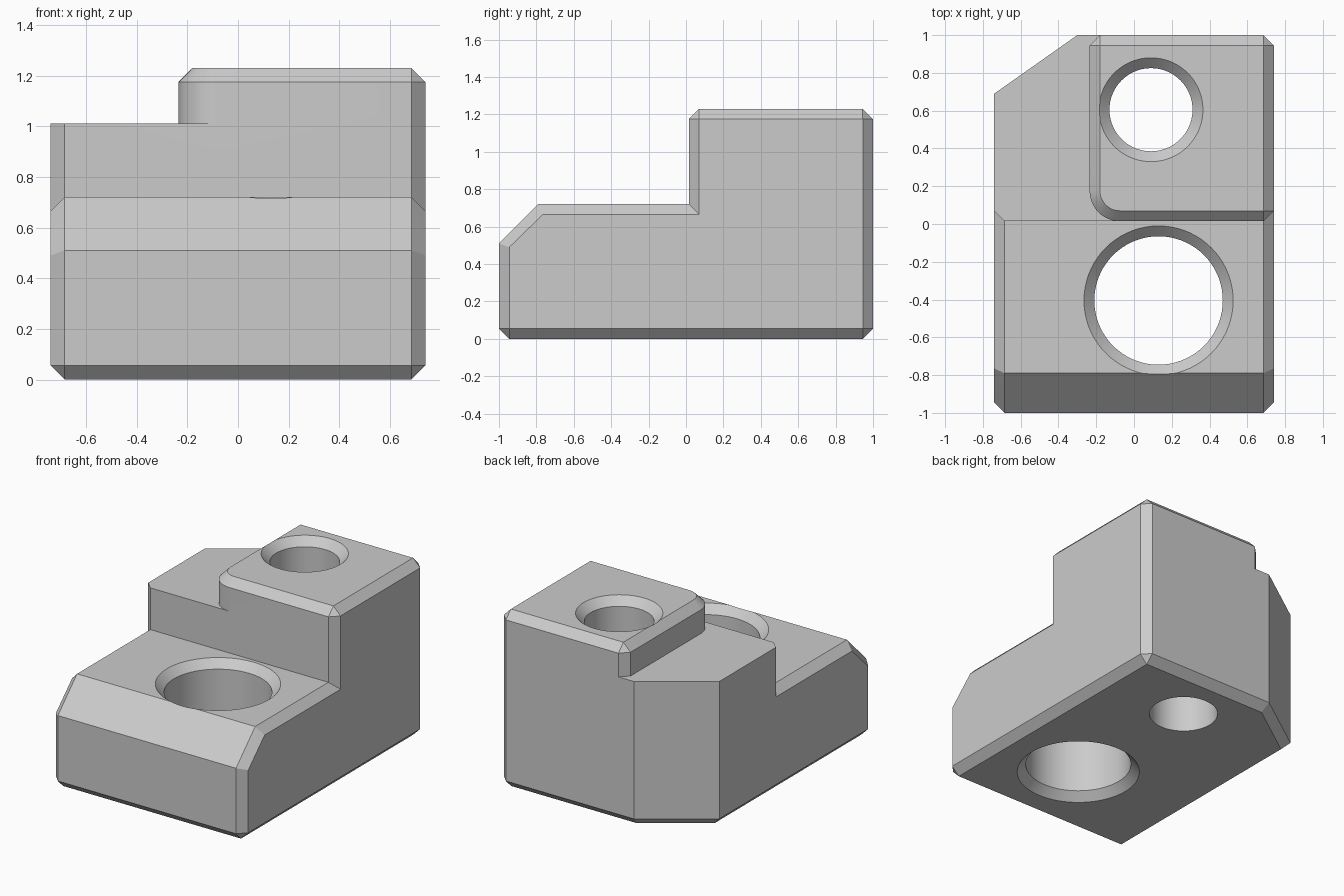
import bpy, bmesh, math

old = bpy.data.objects.get("Cube")
if old:
    bpy.data.objects.remove(old)

W, L = 0.74, 1.0          # half width, half length
C = 0.055                 # chamfer size
WALL = 0.015              # y of the step wall
WI = W - C
LOW, MID, TOP = 0.72, 1.01, 1.23

grey = bpy.data.materials.new("plain grey")
grey.use_nodes = True
colour = (0.6, 0.6, 0.6, 1)
grey.diffuse_color = colour
grey.node_tree.nodes["Principled BSDF"].inputs["Base Color"].default_value = colour


def finish(bm, name):
    bmesh.ops.recalc_face_normals(bm, faces=bm.faces)
    mesh = bpy.data.meshes.new(name)
    bm.to_mesh(mesh)
    bm.free()
    mesh.materials.append(grey)
    ob = bpy.data.objects.new(name, mesh)
    bpy.context.collection.objects.link(ob)
    return ob


def at(outline, z):
    return [(x, y, z) for x, y in outline]


def hull(name, points):
    """Convex solid around the points, with flat areas merged."""
    bm = bmesh.new()
    for p in points:
        bm.verts.new(p)
    res = bmesh.ops.convex_hull(bm, input=bm.verts)
    spare = {v for v in res["geom_interior"] + res["geom_unused"]
             if isinstance(v, bmesh.types.BMVert)}
    bmesh.ops.delete(bm, geom=list(spare), context="VERTS")
    bmesh.ops.dissolve_limit(bm, angle_limit=math.radians(0.5),
                             verts=bm.verts, edges=bm.edges)
    return finish(bm, name)


def lathe(name, x, y, profile, n=72):
    """Solid of revolution from (radius, z) pairs."""
    bm = bmesh.new()
    rings = [[bm.verts.new((x + r * math.cos(math.tau * i / n),
                            y + r * math.sin(math.tau * i / n), z))
              for i in range(n)] for r, z in profile]
    for a, b in zip(rings, rings[1:]):
        for i in range(n):
            j = (i + 1) % n
            bm.faces.new((a[i], a[j], b[j], b[i]))
    bm.faces.new(rings[0])
    bm.faces.new(rings[-1])
    return finish(bm, name)


def combine(target, tool, operation):
    mod = target.modifiers.new("combine", "BOOLEAN")
    mod.operation, mod.solver, mod.object = operation, "EXACT", tool
    bpy.context.view_layer.objects.active = target
    bpy.ops.object.modifier_apply(modifier=mod.name)
    bpy.data.objects.remove(tool)


# Base: full footprint, bottom chamfer, sloped nose, chamfered side edges
back = [(W, L - C), (WI, L), (-0.30, L), (-W, 0.69)]
nose = [(-W, -L + C), (-WI, -L), (WI, -L), (W, -L + C)]
foot = [(WI, L - C), (-0.283, L - C), (-WI, 0.661), (-WI, -L + C), (WI, -L + C)]
points = at(foot, 0) + at(back + nose, C) + at(back, LOW - C)
for s in (-1, 1):
    points += [(s * WI, -L, 0.51), (s * WI, -0.79, LOW),
               (s * W, -L + C, 0.49), (s * W, -0.765, LOW - C)]
points += at([(WI, 0.6), (-WI, 0.6)], LOW)
block = hull("clamp_block", points)

# Raised rear step
front = [(-W, WALL + C), (-WI, WALL), (WI, WALL), (W, WALL + C)]
outline = back + front
step = hull("rear_step", at(outline, 0.4) + at(outline, MID))
combine(block, step, "UNION")

# Tower with one rounded corner and a chamfered rim
TX, R = -0.235, 0.16


def corner(r):
    angles = [math.pi + math.pi / 2 * i / 12 for i in range(13)]
    return [(TX + R + r * math.cos(a), WALL + R + r * math.sin(a)) for a in angles]


wall = corner(R) + [(WI, WALL), (W, WALL + C), (W, L - C), (WI, L),
                    (TX + C, L), (TX, L - C)]
rim = corner(R - C) + [(WI, WALL + C), (WI, L - C), (TX + C, L - C)]
tower = hull("tower", at(wall, 0.85) + at(wall, TOP - C) + at(rim, TOP))
combine(block, tower, "UNION")

# Front bore, countersunk at both ends
big, small = 0.34, 0.22
front_bore = lathe("front_bore", 0.13, -0.405, [
    (big + C, -0.1), (big + C, 0), (big, C),
    (big, LOW - C), (big + C, LOW), (big + C, 1.4)])
combine(block, front_bore, "DIFFERENCE")

# Rear bore, countersunk at the top only
rear_bore = lathe("rear_bore", 0.09, 0.605, [
    (small, -0.1), (small, TOP - C), (small + C, TOP), (small + C, 1.4)])
combine(block, rear_bore, "DIFFERENCE")

# Smooth the round surfaces, keep the machined edges crisp
bpy.ops.object.select_all(action="DESELECT")
block.select_set(True)
bpy.context.view_layer.objects.active = block
bpy.ops.object.shade_smooth_by_angle(angle=math.radians(20))
